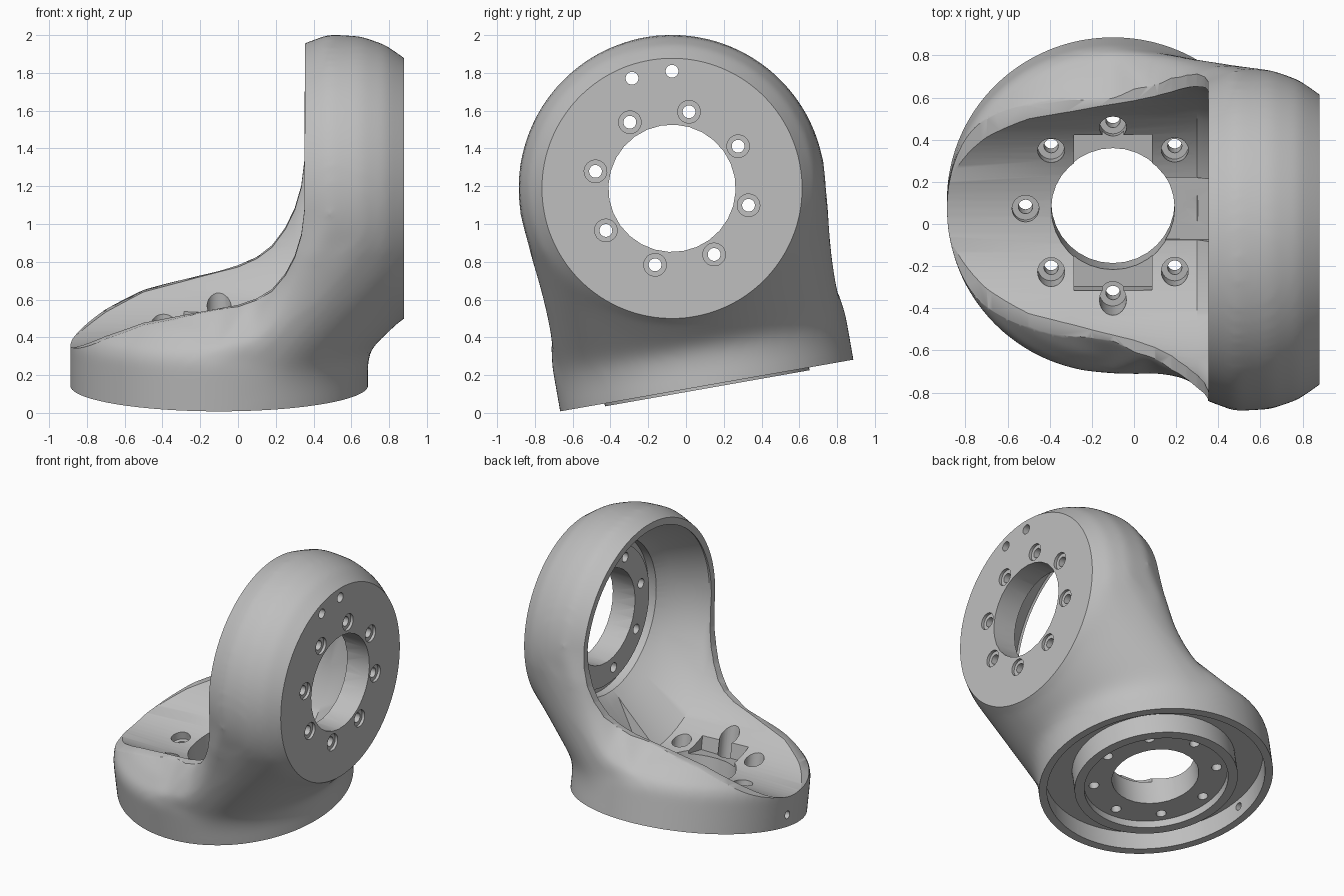
import bpy, bmesh
from math import sin, cos, pi, radians
from mathutils import Vector

if "Cube" in bpy.data.objects:
    bpy.data.objects.remove(bpy.data.objects["Cube"])

BASE = Vector((-0.1, 0, 0))      # centre of the base joint
RING = Vector((0, 0, 1.06))      # centre of the side joint


def lathe(bm, pts, axis, centre, closed=False, n=96):
    """Revolve (radius, height) points about an axis; cap the ends unless closed."""
    rings = []
    for r, h in pts:
        ring = []
        for i in range(n):
            c, s = r * cos(2 * pi * i / n), r * sin(2 * pi * i / n)
            p = (c, s, h) if axis == "Z" else (h, c, s)
            ring.append(bm.verts.new(centre + Vector(p)))
        rings.append(ring)
    pairs = list(zip(rings, rings[1:]))
    if closed:
        pairs.append((rings[-1], rings[0]))
    else:
        bm.faces.new(rings[0])
        bm.faces.new(rings[-1])
    for a, b in pairs:
        for i in range(n):
            j = (i + 1) % n
            bm.faces.new((a[i], a[j], b[j], b[i]))


def hull(bm, points):
    verts = [bm.verts.new(p) for p in points]
    bmesh.ops.convex_hull(bm, input=verts)
    loose = [v for v in verts if v.is_valid and not v.link_faces]
    bmesh.ops.delete(bm, geom=loose, context="VERTS")


def circle_x(x, z, r, n=96):
    return [(x, r * cos(2 * pi * i / n), z + r * sin(2 * pi * i / n)) for i in range(n)]


def make(name, bm):
    bmesh.ops.recalc_face_normals(bm, faces=bm.faces[:])
    mesh = bpy.data.meshes.new(name)
    bm.to_mesh(mesh)
    bm.free()
    ob = bpy.data.objects.new(name, mesh)
    bpy.context.collection.objects.link(ob)
    return ob


def apply(ob, mod):
    bpy.context.view_layer.objects.active = ob
    bpy.ops.object.modifier_apply(modifier=mod.name)


def relax(ob, iterations, group=""):
    mod = ob.modifiers.new("relax", "SMOOTH")
    mod.factor = 0.5
    mod.iterations = iterations
    mod.vertex_group = group
    apply(ob, mod)


def cut(ob, bm):
    """Subtract a closed volume; fall back to the exact solver if nothing changed."""
    tool = make("cutter", bm)
    tool.hide_render = True
    before = len(ob.data.vertices)
    for solver in ("MANIFOLD", "EXACT"):
        mod = ob.modifiers.new("cut", "BOOLEAN")
        mod.operation = "DIFFERENCE"
        mod.solver = solver
        mod.object = tool
        apply(ob, mod)
        if len(ob.data.vertices) != before:
            break
    bpy.data.objects.remove(tool)


def cut_lathe(ob, pts, axis, centre, closed=False, n=96):
    bm = bmesh.new()
    lathe(bm, pts, axis, centre, closed, n)
    cut(ob, bm)


def cut_cyl(ob, r, lo, hi, axis, centre, n=96):
    cut_lathe(ob, [(r, lo), (r, hi)], axis, centre, False, n)


def cut_tube(ob, r0, r1, lo, hi, axis, centre):
    cut_lathe(ob, [(r0, lo), (r1, lo), (r1, hi), (r0, hi)], axis, centre, True)


def cut_prism(ob, outline, y0, y1):
    """Subtract an (x, z) outline swept from y0 to y1."""
    bm = bmesh.new()
    face = bm.faces.new([bm.verts.new((x, y0, z)) for x, z in outline])
    geom = bmesh.ops.extrude_face_region(bm, geom=[face])["geom"]
    bmesh.ops.translate(bm, vec=(0, y1 - y0, 0),
                        verts=[v for v in geom if isinstance(v, bmesh.types.BMVert)])
    cut(ob, bm)


# Outer body: domed base and upright ring
bm = bmesh.new()
lathe(bm, [(0.789, -0.1), (0.789, 0.25), (0.77, 0.31), (0.68, 0.41), (0.56, 0.5),
           (0.3, 0.6)], "Z", BASE)
ring_profile = [(0.7, 0.2), (0.767, 0.35), (0.815, 0.48), (0.805, 0.65),
                (0.76, 0.78), (0.69, 0.88), (0.635, 0.95)]
lathe(bm, ring_profile, "X", RING)

# Shoulder under the ring
shoulder = []
for r, x in ring_profile[1:5] + [(0.7, 0.86)]:
    shoulder += [p for p in circle_x(x, RING.z, r * 0.998) if p[2] <= 1.1]
for i in range(96):
    x, y = BASE.x + 0.787 * cos(2 * pi * i / 96), 0.787 * sin(2 * pi * i / 96)
    if x >= 0.15:
        shoulder.append((x, y, 0.19))
hull(bm, shoulder)

# Curved cheeks sweeping from the dome up to the ring: (x, then width and height)
cheeks = [(-0.35, (0.745, 0.24), (0.73, 0.31), (0.52, 0.49)),
          (-0.1, (0.789, 0.26), (0.775, 0.33), (0.565, 0.53)),
          (0.1, (0.765, 0.26), (0.775, 0.37), (0.64, 0.6)),
          (0.22, (0.74, 0.26), (0.78, 0.46), (0.7, 0.74)),
          (0.3, (0.72, 0.28), (0.785, 0.6), (0.745, 0.9)),
          (0.38, (0.68, 0.3), (0.79, 0.8), (0.775, 1.06))]
for a, b in zip(cheeks, cheeks[1:]):
    hull(bm, [(row[0], side * w, z) for row in (a, b)
              for w, z in row[1:] + ((0.5, 0.03),) for side in (-1, 1)])
body = make("joint_housing", bm)

# Blend the parts into one smooth casting, most strongly under the shoulder
mod = body.modifiers.new("blend", "REMESH")
mod.mode = "VOXEL"
mod.voxel_size = 0.022
apply(body, mod)
relax(body, 14)
group = body.vertex_groups.new(name="shoulder_blend")
for v in body.data.vertices:
    fade = [(v.co.x - 0.02) / 0.2, (0.83 - v.co.x) / 0.1,
            (v.co.z - 0.04) / 0.1, (0.85 - v.co.z) / 0.2]
    weight = min(1, min(fade))
    if weight > 0:
        group.add([v.index], weight, "REPLACE")
relax(body, 70, group.name)

# Flat side face and flat underside
cut_cyl(body, 3, 0.88, 1.6, "X", RING)
cut_cyl(body, 3, -0.6, -0.015, "Z", BASE)

# Curved opening, swept straight across the width
cut_prism(body, [(-1.2, 0.1), (-0.87, 0.23), (-0.7, 0.33), (-0.5, 0.42), (-0.2, 0.49),
                 (0, 0.535), (0.1, 0.575), (0.18, 0.63), (0.25, 0.72), (0.3, 0.82),
                 (0.335, 0.94), (0.352, 1.08), (0.356, 2.2), (-1.2, 2.2)], -1.2, 1.2)

# Hollow running from the base floor into the ring
hollow = [(-1.2, 0.82, 0.605), (-0.3, 0.85, 0.64), (0.3, 0.9, 0.7), (0.37, 1.06, 0.725),
          (0.6, 1.06, 0.62), (0.7, 1.06, 0.53)]
for part in (hollow[:2], hollow[1:]):
    bm = bmesh.new()
    hull(bm, [p for section in part for p in circle_x(*section)])
    cut(body, bm)

# Cable channel between the two bores
cut_prism(body, [(0, 0.19), (0.45, 0.21), (0.64, 0.5), (0.64, 0.8), (0, 0.8)], -0.15, 0.15)

# Side joint: bore, inner groove, bolt circle and two pin holes
cut_cyl(body, 0.337, 0.4, 1.2, "X", RING, 28)
cut_tube(body, 0.5, 0.55, 0.6, 0.74, "X", RING)
for k in range(8):
    a = radians(22.5 + 45 * k)
    c = RING + 0.415 * Vector((0, cos(a), sin(a)))
    cut_cyl(body, 0.034, 0.6, 1, "X", c, 20)
    cut_cyl(body, 0.06, 0.86, 1, "X", c, 24)
for a in (radians(80), radians(100)):
    cut_cyl(body, 0.034, 0.45, 1, "X", RING + 0.62 * Vector((0, cos(a), sin(a))), 20)

# Base joint: bore, thin rim, wide seal groove and recessed plate underneath
cut_cyl(body, 0.293, -0.3, 0.6, "Z", BASE, 32)
cut_tube(body, 0.55, 1.2, -0.3, 0, "Z", BASE)
cut_tube(body, 0.55, 0.735, -0.2, 0.14, "Z", BASE)
cut_cyl(body, 0.485, -0.2, 0.04, "Z", BASE)

# Base bolt circle with deep counterbores from above
for k in range(8):
    a = radians(45 * k)
    c = BASE + 0.415 * Vector((cos(a), sin(a), 0))
    cut_cyl(body, 0.034, -0.1, 0.185, "Z", c, 20)
    if k:
        cut_cyl(body, 0.064, 0.16, 0.6, "Z", c, 24)

# Pockets either side of the base bore
pocket = [(BASE.x + dx, z) for dx, z in
          [(-0.185, 0.22), (0.185, 0.22), (0.185, 0.62), (-0.185, 0.62)]]
for side in (-1, 1):
    cut_prism(body, pocket, side * 0.2, side * 0.375)

# Small locking hole through the base wall
cut_cyl(body, 0.028, -1, -0.76, "X", Vector((0, 0, 0.085)), 16)

# Single grey finish, smooth shading and the lean of the whole housing
grey = bpy.data.materials.new("satin_grey")
grey.use_nodes = True
colour = (0.52, 0.52, 0.52, 1)
grey.diffuse_color = colour
grey.node_tree.nodes["Principled BSDF"].inputs["Base Color"].default_value = colour
body.data.materials.clear()
body.data.materials.append(grey)
bpy.ops.object.select_all(action="DESELECT")
body.select_set(True)
bpy.context.view_layer.objects.active = body
bpy.ops.object.shade_smooth_by_angle(angle=radians(35))
body.rotation_euler = (radians(10), 0, 0)
body.location = (0, 0.11, 0.145)
